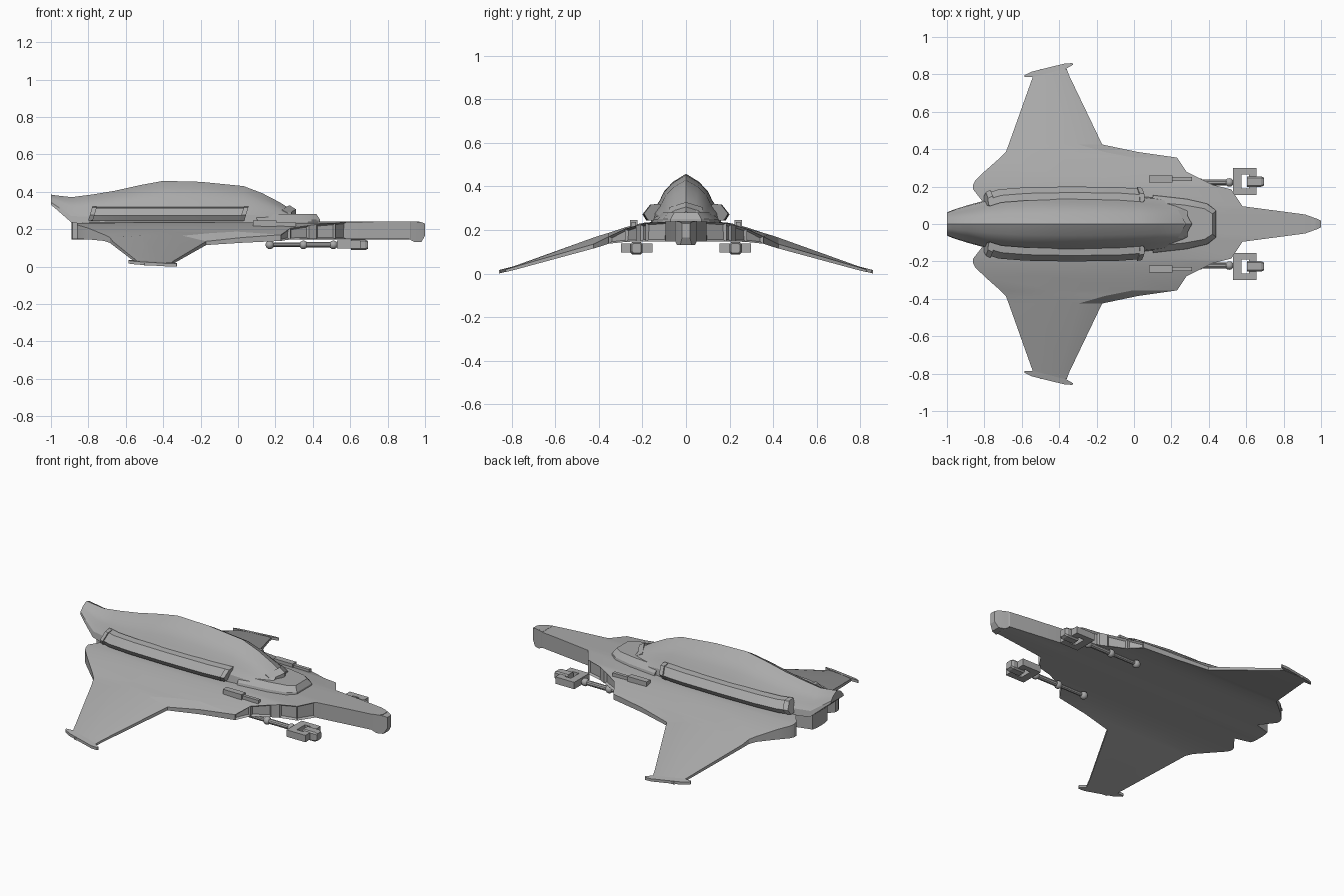
import bpy, bmesh, math
from mathutils import Vector

if "Cube" in bpy.data.objects:
    bpy.data.objects.remove(bpy.data.objects["Cube"])

grey = bpy.data.materials.new("hull grey")
grey.diffuse_color = (0.40, 0.40, 0.40, 1)
grey.use_nodes = True
grey.node_tree.nodes["Principled BSDF"].inputs["Base Color"].default_value = grey.diffuse_color


def finish(name, bm, angle=25):
    bmesh.ops.recalc_face_normals(bm, faces=bm.faces)
    me = bpy.data.meshes.new(name)
    bm.to_mesh(me)
    bm.free()
    me.materials.append(grey)
    ob = bpy.data.objects.new(name, me)
    bpy.context.collection.objects.link(ob)
    bpy.ops.object.select_all(action='DESELECT')
    ob.select_set(True)
    bpy.context.view_layer.objects.active = ob
    bpy.ops.object.shade_smooth_by_angle(angle=math.radians(angle))
    return ob


def loft(bm, rings):
    """Skin a list of closed rings and cap both ends."""
    vs = [[bm.verts.new(p) for p in r] for r in rings]
    n = len(vs[0])
    for a, b in zip(vs, vs[1:]):
        for i in range(n):
            bm.faces.new((a[i], a[(i + 1) % n], b[(i + 1) % n], b[i]))
    bm.faces.new(vs[0])
    bm.faces.new(vs[-1])


def box(bm, x0, x1, y0, y1, z0, z1):
    loft(bm, [[(x, y0, z0), (x, y1, z0), (x, y1, z1), (x, y0, z1)] for x in (x0, x1)])


def rod(bm, x0, x1, y, z, r, n=10):
    loft(bm, [[(x, y + r * math.cos(i * math.tau / n), z + r * math.sin(i * math.tau / n))
               for i in range(n)] for x in (x0, x1)])


# Hull and wings, lofted across the span: y, front x, back x, edge top, middle top, bottom
span = [(0, .97, -.89, .24, .24, .145), (.02, .97, -.89, .24, .24, .145),
        (.05, .92, -.89, .24, .24, .147), (.07, .77, -.885, .24, .24, .147),
        (.095, .58, -.79, .238, .238, .147), (.185, .52, -.86, .232, .235, .147),
        (.21, .42, -.86, .225, .23, .147), (.23, .38, -.85, .22, .225, .147),
        (.28, .28, -.80, .205, .212, .145), (.355, .23, -.715, .17, .187, .137),
        (.385, .02, -.685, .155, .178, .127), (.425, -.17, -.67, .135, .165, .115),
        (.79, -.345, -.54, .03, .034, .016), (.83, -.36, -.50, .018, .02, .006)]
rings = []
for s, row in [(-1, r) for r in span[:0:-1]] + [(1, r) for r in span]:
    y, f, b, te, tm, zb = row
    xs = [f + (b - f) * k for k in (0, .25, .7, 1)]
    top = [(x, s * y, z) for x, z in zip(xs, (te, tm, tm, te))]
    rings.append(top + [(x, s * y, zb) for x in xs[::-1]])
bm = bmesh.new()
loft(bm, rings)
bmesh.ops.recalc_face_normals(bm, faces=bm.faces)
# recessed panels along the forward hull walls
walls = []
for f in bm.faces:
    c = f.calc_center_median()
    if abs(f.normal.z) < .3 and f.normal.x > .2 and .2 < c.x < .6 and .1 < abs(c.y) < .34:
        if f.calc_area() > .004:
            walls.append(f)
bmesh.ops.inset_individual(bm, faces=walls, thickness=.012, depth=-.012)
finish("hull_and_wings", bm, 20)

# Blunt nose cap
bm = bmesh.new()
loft(bm, [[(x, -w, z0), (x, w, z0), (x, w, z1), (x, .6 * -w, z1 + .002)][:3] + [(x, -w, z1)]
          for x, w, z0, z1 in ((.915, .05, .147, .241), (.945, .04, .13, .24),
                               (.98, .027, .13, .237), (1, .018, .165, .23))])
finish("nose_cap", bm)

# Upper body with the peaked roof: x, half width, base z, top z
body = [(-1, .062, .33, .385), (-.97, .075, .305, .38), (-.89, .10, .235, .371),
        (-.78, .13, .23, .385), (-.66, .147, .23, .405), (-.52, .158, .23, .436),
        (-.4, .162, .23, .458), (-.2, .162, .23, .453), (.03, .15, .23, .43),
        (.13, .138, .23, .392), (.22, .125, .23, .345), (.285, .115, .23, .305)]
half = [(1, 0), (.95, .25), (.74, .47), (.63, .64), (.37, .84)]
prof = half + [(0, 1)] + [(-a, b) for a, b in half[::-1]]
bm = bmesh.new()
loft(bm, [[(x, a * w, z0 + b * (z1 - z0)) for a, b in prof] for x, w, z0, z1 in body])
finish("upper_body", bm, 22)

# Low deck ahead of the windshield
bm = bmesh.new()
deck = [(.1, .15), (.28, .13), (.39, .105), (.435, .07)]
outline = deck + [(x, -y) for x, y in deck[::-1]]
loft(bm, [[(x * kx, y * ky, z) for x, y in outline]
          for z, kx, ky in ((.225, 1.01, 1.05), (.25, 1.01, 1), (.28, .965, .78))])
finish("front_deck", bm)

# Raised chevron brow over the windshield
bm = bmesh.new()
for s in (-1, 1):
    loft(bm, [[(x, s * y, z) for x, z in ((x0, z0 - .03), (x0, z0), (x0 + .035, z0 - .022),
                                         (x0 + .035, z0 - .045))]
              for x0, y, z0 in ((.275, 0, .328), (.235, .075, .305))])
finish("windshield_brow", bm)

# Long side ducts with an undercut lower face and raised end frames
sect = [(.13, .318), (.168, .313), (.2, .272), (.182, .243), (.13, .243)]
path = [(-.785, -.035), (-.72, -.015), (-.58, -.004), (-.36, 0), (-.1, -.002), (.04, -.012)]
bm = bmesh.new()
for s in (-1, 1):
    loft(bm, [[(x + (z - .28) * .3, s * (y + d), z) for y, z in sect] for x, d in path])
    for (xa, da), (xb, db) in (((-.79, -.035), (-.765, -.022)), ((.02, -.008), (.045, -.012))):
        loft(bm, [[(x + (z - .28) * .3, s * (y + d + .005), z + .003) for y, z in sect]
                  for x, d in ((xa, da), (xb, db))])
finish("side_ducts", bm, 20)

# Wing tip blades
blade = [(-.585, .787), (-.54, .785), (-.36, .832), (-.325, .852), (-.33, .86),
         (-.37, .858), (-.545, .815), (-.585, .795)]
bm = bmesh.new()
for s in (-1, 1):
    loft(bm, [[(x, s * y, .018 - (y - .787) * .25 + t) for x, y in blade] for t in (0, .016)])
finish("wing_tip_blades", bm)

# Small guns on top of the wing roots
bm = bmesh.new()
for s in (-1, 1):
    y = s * .24
    box(bm, .08, .205, y - .018, y + .018, .205, .245)
    box(bm, .2, .31, y - .01, y + .01, .212, .236)
finish("upper_guns", bm)

# Jointed arms slung below the hull
bm = bmesh.new()
for s in (-1, 1):
    y = s * .222
    rod(bm, .17, .35, y, .116, .012)
    rod(bm, .35, .51, y, .116, .015)
    rod(bm, .51, .54, y, .116, .01)
    for x in (.17, .35, .51):
        v = bmesh.ops.create_uvsphere(bm, u_segments=12, v_segments=8, radius=.023)["verts"]
        bmesh.ops.translate(bm, verts=v, vec=Vector((x, y, .116)))
finish("lower_arms", bm, 35)

# Square frames and muzzles at the arm ends
bm = bmesh.new()
for s in (-1, 1):
    y = s * .227
    box(bm, .53, .575, y - .072, y + .072, .097, .138)
    for e in (-1, 1):
        box(bm, .57, .655, y + e * .055 - .017, y + e * .055 + .017, .097, .138)
    box(bm, .615, .655, y - .04, y + .04, .097, .138)
    loft(bm, [[(x, y + a * k, .116 + b * k) for a, b in
               ((-.028, -.02), (-.02, -.028), (.02, -.028), (.028, -.02),
                (.028, .02), (.02, .028), (-.02, .028), (-.028, .02))]
              for x, k in ((.605, 1), (.68, 1), (.695, .75))])
finish("muzzle_frames", bm)
